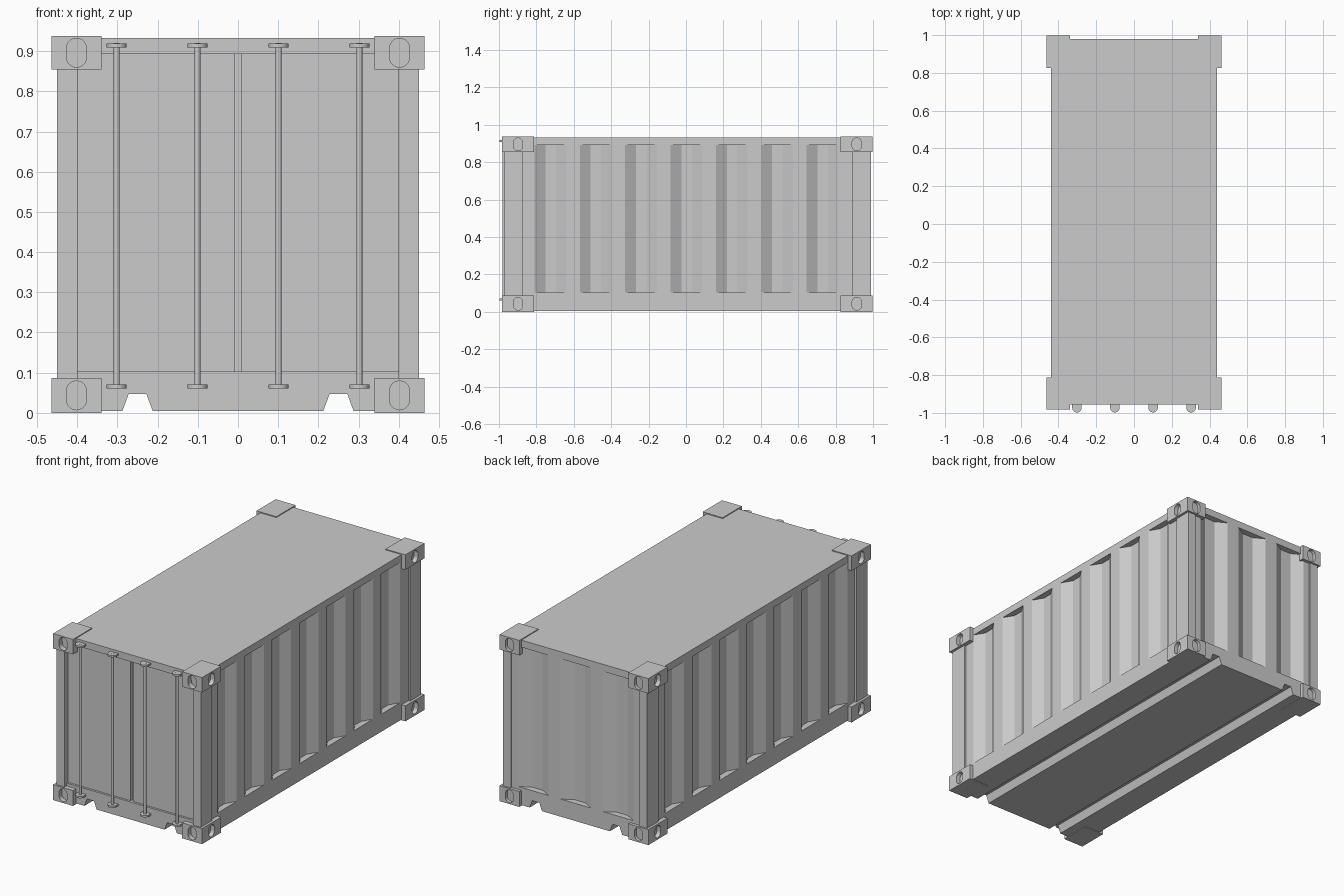
import bpy, bmesh, math
from mathutils import Vector

if "Cube" in bpy.data.objects:
    bpy.data.objects.remove(bpy.data.objects["Cube"])


def prism(name, pts, lo, hi, axis):
    """Extrude a 2D outline along an axis: z uses (x,y), y uses (x,z), x uses (y,z)."""
    place = {'z': lambda a, b, c: (a, b, c),
             'y': lambda a, b, c: (a, c, b),
             'x': lambda a, b, c: (c, a, b)}[axis]
    bm = bmesh.new()
    face = bm.faces.new([bm.verts.new(place(a, b, lo)) for a, b in pts])
    ext = bmesh.ops.extrude_face_region(bm, geom=[face])
    move = Vector(place(0, 0, hi - lo))
    bmesh.ops.translate(bm, vec=move, verts=[v for v in ext['geom'] if isinstance(v, bmesh.types.BMVert)])
    bmesh.ops.recalc_face_normals(bm, faces=bm.faces)
    me = bpy.data.meshes.new(name)
    bm.to_mesh(me)
    bm.free()
    ob = bpy.data.objects.new(name, me)
    bpy.context.collection.objects.link(ob)
    return ob


def box(name, x0, x1, y0, y1, z0, z1):
    x0, x1 = sorted((x0, x1))
    y0, y1 = sorted((y0, y1))
    return prism(name, [(x0, y0), (x1, y0), (x1, y1), (x0, y1)], z0, z1, 'z')


def cylinder(name, r, x, y, z0, z1, n=16):
    pts = [(x + r * math.cos(2 * math.pi * i / n), y + r * math.sin(2 * math.pi * i / n)) for i in range(n)]
    ob = prism(name, pts, z0, z1, 'z')
    bpy.ops.object.select_all(action='DESELECT')
    ob.select_set(True)
    bpy.context.view_layer.objects.active = ob
    bpy.ops.object.shade_smooth_by_angle(angle=math.radians(35))
    return ob


def slot(cx, cz, r=0.025, half=0.036, n=10):
    """Upright stadium outline."""
    pts = []
    for s, start in ((1, 0), (-1, math.pi)):
        for i in range(n + 1):
            a = start + math.pi * i / n
            pts.append((cx + r * math.cos(a), cz + s * (half - r) + r * math.sin(a)))
    return pts


def cut(ob, cutter):
    cutter.hide_render = True
    mod = ob.modifiers.new('cut', 'BOOLEAN')
    mod.operation = 'DIFFERENCE'
    mod.solver = 'EXACT'
    mod.object = cutter
    bpy.context.view_layer.objects.active = ob
    bpy.ops.object.modifier_apply(modifier=mod.name)
    bpy.data.objects.remove(cutter)


W, BACK, FRONT, DEPTH = 0.44, 0.98, -0.956, 0.035

# corrugated walls and door panels, one plan outline
right = [(W, -0.944)]
for i in range(7):
    y = -0.81 + 0.2425 * i
    right += [(W, y), (W - DEPTH, y + 0.058), (W - DEPTH, y + 0.114), (W, y + 0.17)]
right.append((W, BACK))
back = []
for i in range(3):
    x = 0.36 - 0.265 * i
    back += [(x, BACK), (x - 0.062, BACK - DEPTH), (x - 0.128, BACK - DEPTH), (x - 0.19, BACK)]
left = [(-x, y) for x, y in reversed(right)]
door_gap = [(-0.008, -0.944), (-0.008, -0.92), (0.008, -0.92), (0.008, -0.944)]
prism('corrugated_walls', right + back + left + door_gap, 0.103, 0.893, 'z')

# roof slab
box('roof', -W, W, FRONT, BACK, 0.893, 0.933)

# floor base with two lengthwise channels
half = [(0.212, 0.004), (0.228, 0.047), (0.272, 0.047), (0.288, 0.004), (W, 0.004), (W, 0.103)]
prism('floor_base', half + [(-x, z) for x, z in reversed(half)], FRONT, BACK, 'y')

# corner posts and slotted corner blocks
for sx in (-1, 1):
    for sy in (-1, 1):
        end = 0.998 if sy > 0 else -0.983
        box('corner_post', sx * 0.40, sx * 0.45, end - sy * 0.01, end - sy * 0.11, 0.08, 0.86)
        for z0, z1 in ((0.0, 0.087), (0.854, 0.938)):
            block = box('corner_block', sx * 0.34, sx * 0.464, end, end - sy * 0.171, z0, z1)
            zc = (z0 + z1) / 2
            lo, hi = sorted((end + sy * 0.02, end - sy * 0.03))
            cut(block, prism('cutter', slot(sx * 0.402, zc), lo, hi, 'y'))
            lo, hi = sorted((sx * 0.484, sx * 0.434))
            cut(block, prism('cutter', slot(end - sy * 0.085, zc, half=0.034), lo, hi, 'x'))

# door locking rods with end discs
for x in (-0.302, -0.101, 0.101, 0.302):
    cylinder('locking_rod', 0.0075, x, -0.973, 0.062, 0.92)
    for z in (0.061, 0.909):
        cylinder('rod_bracket', 0.025, x, -0.973, z, z + 0.01)
        box('bracket_mount', x - 0.025, x + 0.025, -0.973, -0.95, z, z + 0.01)
